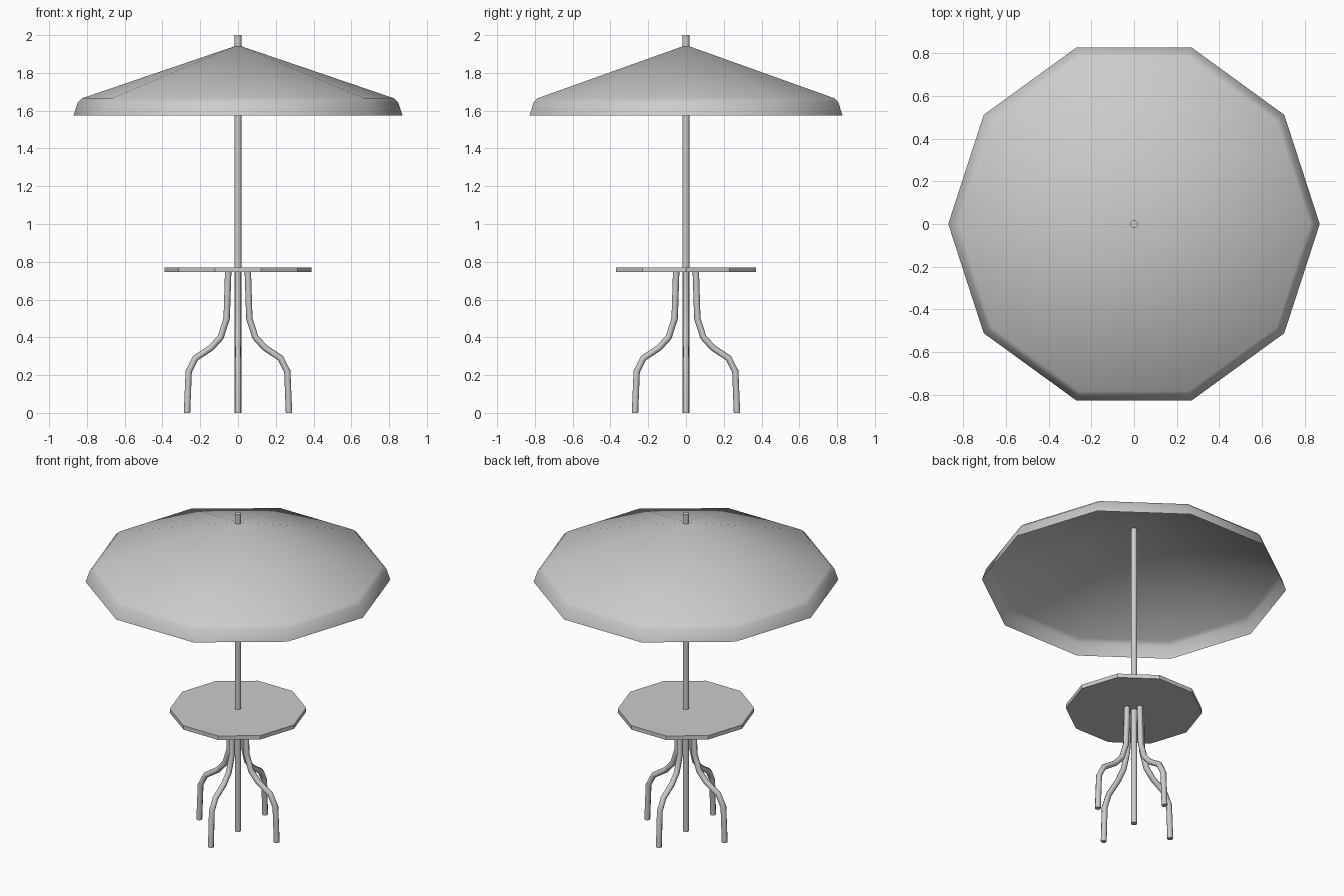
import bpy, bmesh
from math import cos, sin, pi

if "Cube" in bpy.data.objects:
    bpy.data.objects.remove(bpy.data.objects["Cube"])


def lathe(name, profile, sides, offset=0.0):
    """Revolve (radius, z) points; radius 0 makes a single tip or centre vertex."""
    bm = bmesh.new()
    rings = []
    for r, z in profile:
        n = sides if r > 0 else 1
        rings.append([bm.verts.new((r * cos(offset + 2 * pi * i / sides),
                                    r * sin(offset + 2 * pi * i / sides), z))
                      for i in range(n)])
    for a, b in zip(rings, rings[1:]):
        for i in range(sides):
            j = (i + 1) % sides
            quad = [a[i % len(a)], a[j % len(a)], b[j % len(b)], b[i % len(b)]]
            bm.faces.new(list(dict.fromkeys(quad)))
    me = bpy.data.meshes.new(name)
    bm.to_mesh(me)
    bm.free()
    ob = bpy.data.objects.new(name, me)
    bpy.context.collection.objects.link(ob)
    return ob


def smooth(ob, angle):
    bpy.ops.object.select_all(action='DESELECT')
    ob.select_set(True)
    bpy.context.view_layer.objects.active = ob
    bpy.ops.object.shade_smooth_by_angle(angle=angle)


# Canopy: open ten-sided shell with a hanging rim
canopy = lathe("canopy", [(0.871, 1.575), (0.848, 1.645), (0.825, 1.666), (0, 1.947)], 10)
canopy.data.shade_smooth()

# Pole from the ground through the table and canopy
pole = lathe("pole", [(0, 0), (0.019, 0), (0.019, 2.0), (0, 2.0)], 8, pi / 8)
smooth(pole, pi / 3)

# Ten-sided table top
lathe("table_top", [(0, 0.746), (0.39, 0.746), (0.39, 0.771), (0, 0.771)], 10)

# Four bent tube legs
path = [(0.052, 0.747), (0.06, 0.5), (0.092, 0.40), (0.142, 0.345),
        (0.225, 0.29), (0.261, 0.22), (0.27, 0)]
curve = bpy.data.curves.new("leg", 'CURVE')
curve.dimensions = '3D'
curve.bevel_depth = 0.017
curve.bevel_resolution = 2
curve.use_fill_caps = True
spline = curve.splines.new('POLY')
spline.points.add(len(path) - 1)
for p, (x, z) in zip(spline.points, path):
    p.co = (x, 0, z, 1)
source = bpy.data.objects.new("leg_source", curve)
bpy.context.collection.objects.link(source)
bpy.context.view_layer.update()
leg_mesh = bpy.data.meshes.new_from_object(
    source.evaluated_get(bpy.context.evaluated_depsgraph_get()))
bpy.data.objects.remove(source)
for i, side in enumerate(("right", "back", "left", "front")):
    leg = bpy.data.objects.new(side + "_leg", leg_mesh)
    leg.rotation_euler.z = i * pi / 2
    bpy.context.collection.objects.link(leg)
